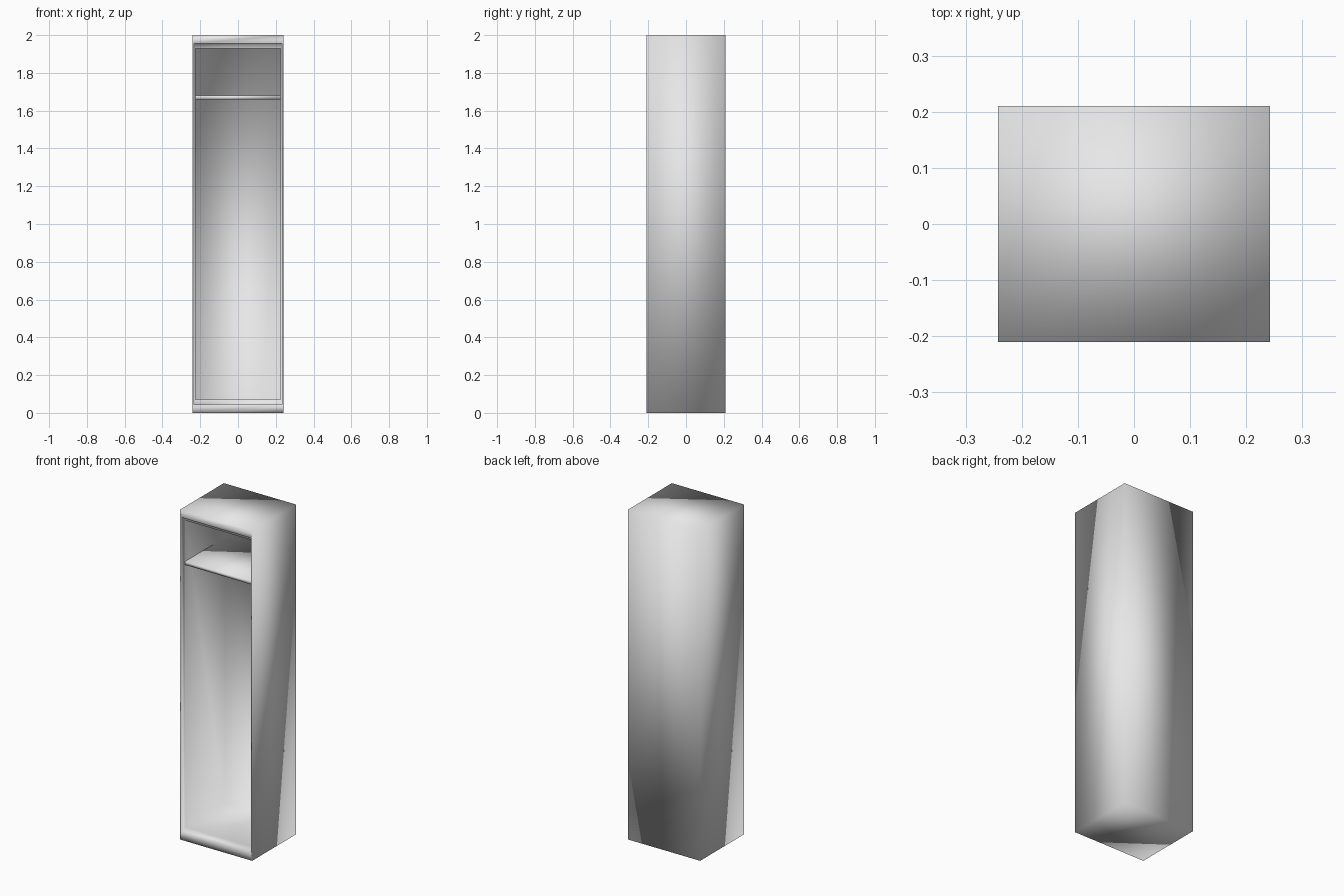
import bpy
import bmesh

cube = bpy.data.objects.get("Cube")
if cube:
    bpy.data.objects.remove(cube, do_unlink=True)

# Single painted metal colour
metal = bpy.data.materials.new("light_grey_metal")
metal.use_nodes = True
metal.diffuse_color = (0.8, 0.8, 0.8, 1)
metal.node_tree.nodes["Principled BSDF"].inputs["Base Color"].default_value = (0.8, 0.8, 0.8, 1)


def loft(name, rings):
    """Join rectangles (half width, bottom, top, depth) into a closed, smooth solid."""
    bm = bmesh.new()
    loops = []
    for w, low, high, y in rings:
        corners = ((-w, low), (w, low), (w, high), (-w, high))
        loops.append([bm.verts.new((x, y, z)) for x, z in corners])
    for a, b in zip(loops, loops[1:]):
        for i in range(4):
            j = (i + 1) % 4
            bm.faces.new((a[i], a[j], b[j], b[i]))
    bm.faces.new(loops[0])
    bm.faces.new(loops[-1])
    bmesh.ops.recalc_face_normals(bm, faces=bm.faces)
    for face in bm.faces:
        face.smooth = True
    mesh = bpy.data.meshes.new(name)
    bm.to_mesh(mesh)
    bm.free()
    mesh.materials.append(metal)
    obj = bpy.data.objects.new(name, mesh)
    bpy.context.collection.objects.link(obj)
    return obj


front, stop, inner_back, back = -0.21, -0.185, 0.2, 0.21
outer = (0.242, 0, 2)
opening = (0.234, 0.045, 1.955)
inside = (0.226, 0.07, 1.93)

# Cabinet shell: outer box, front lip, door recess and hollow interior
loft("cabinet_shell", [
    (*outer, back), (*outer, front),
    (*opening, front), (*opening, stop),
    (*inside, stop), (*inside, inner_back),
])

# Upper shelf
loft("hat_shelf", [(0.226, 1.66, 1.68, y) for y in (stop, inner_back)])
